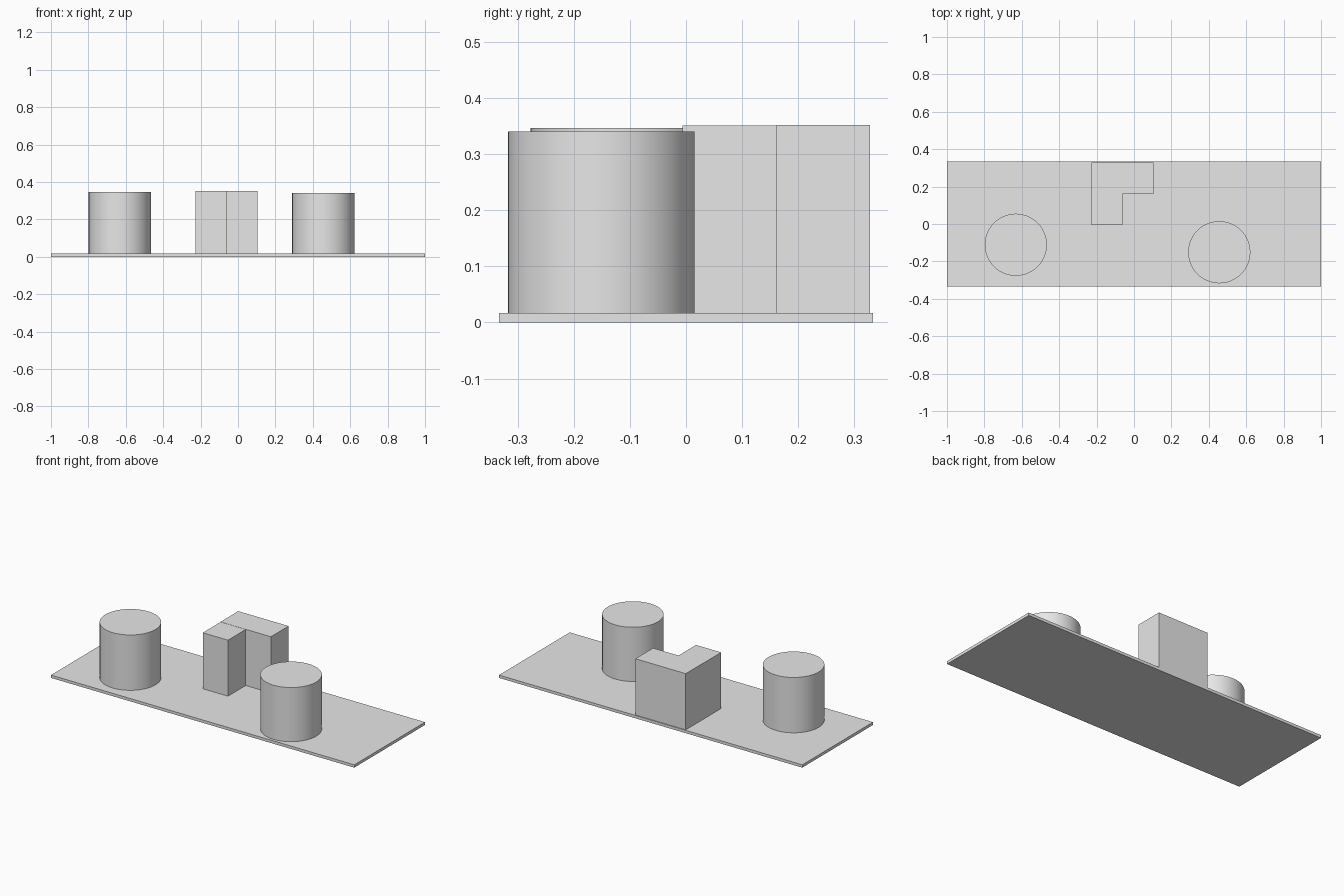
import bpy
import math

cube = bpy.data.objects.get("Cube")
if cube:
    bpy.data.objects.remove(cube, do_unlink=True)

# Single plain grey
grey = bpy.data.materials.new("light_grey")
grey.use_nodes = True
color = (0.8, 0.8, 0.8, 1)
grey.diffuse_color = color
grey.node_tree.nodes["Principled BSDF"].inputs["Base Color"].default_value = color

BASE_TOP = 0.017
RADIUS = 0.166


def finish(name):
    obj = bpy.context.object
    obj.name = name
    obj.data.materials.append(grey)
    return obj


def box(name, low, high):
    center = [(a + b) / 2 for a, b in zip(low, high)]
    bpy.ops.mesh.primitive_cube_add(size=1, location=center)
    obj = finish(name)
    obj.scale = [b - a for a, b in zip(low, high)]
    bpy.ops.object.transform_apply(location=False, rotation=False, scale=True)


def column(name, x, y, top):
    bpy.ops.mesh.primitive_cylinder_add(
        vertices=96, radius=RADIUS, depth=top - BASE_TOP,
        location=(x, y, (top + BASE_TOP) / 2))
    finish(name)
    bpy.ops.object.shade_smooth_by_angle(angle=math.radians(30))


# Thin rectangular base
box("base_plate", (-1, -0.333, 0), (1, 0.333, BASE_TOP))

# L-shaped block made of a rear bar and a front leg
box("rear_block", (-0.228, 0.161, BASE_TOP), (0.104, 0.328, 0.352))
box("front_block", (-0.228, -0.006, BASE_TOP), (-0.062, 0.161, 0.351))

# Round columns
column("right_column", -0.632, -0.111, 0.347)
column("left_column", 0.456, -0.151, 0.34)
